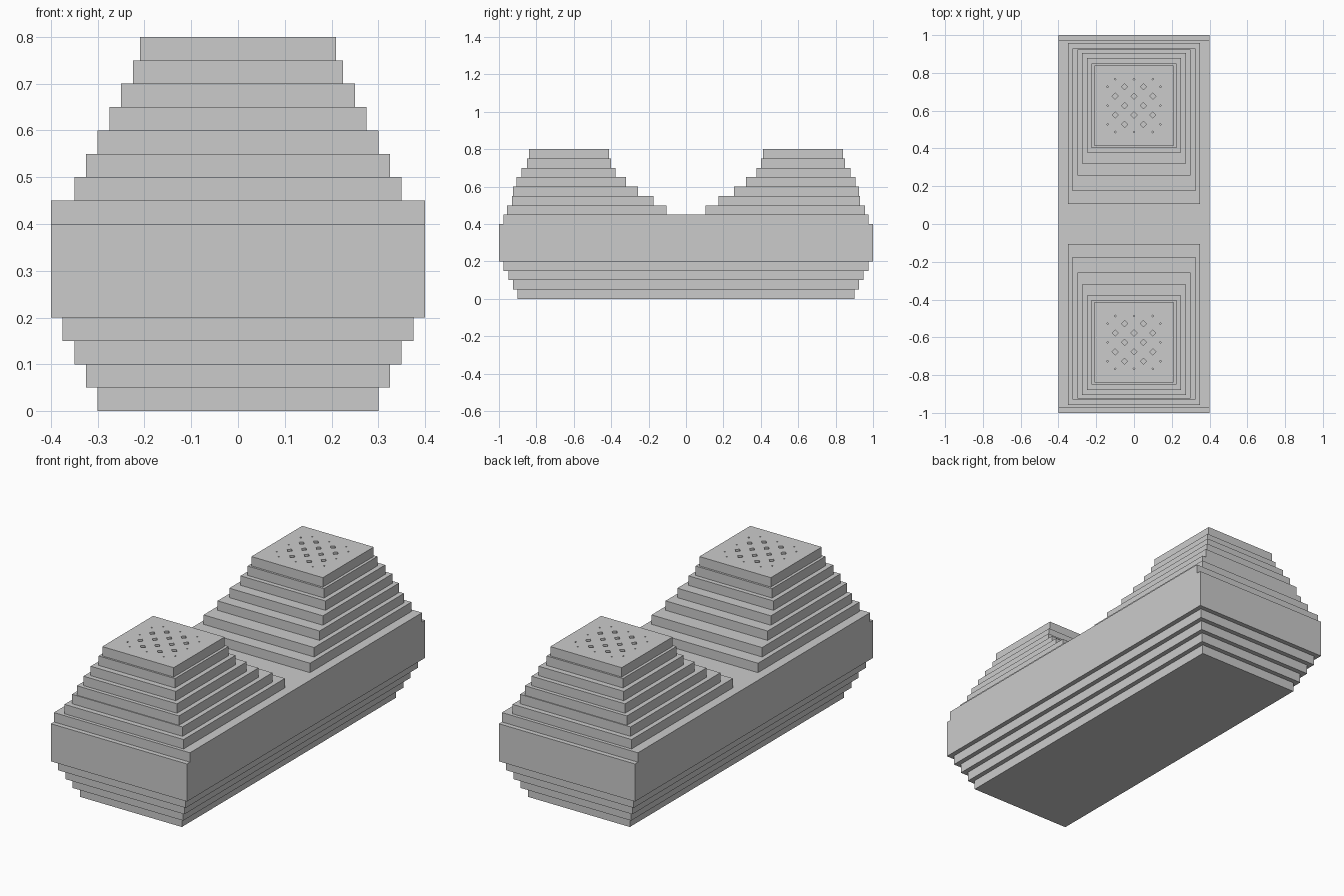
import bpy, bmesh
from math import pi
from mathutils import Matrix

if "Cube" in bpy.data.objects:
    bpy.data.objects.remove(bpy.data.objects["Cube"])


def add_box(bm, x, y0, y1, z0, z1):
    m = Matrix.Translation((0, (y0 + y1) / 2, (z0 + z1) / 2)) @ Matrix.Diagonal((2 * x, y1 - y0, z1 - z0, 1))
    bmesh.ops.create_cube(bm, size=1, matrix=m)


def finish(bm, name):
    me = bpy.data.meshes.new(name)
    bmesh.ops.recalc_face_normals(bm, faces=bm.faces)
    bm.to_mesh(me)
    bm.free()
    ob = bpy.data.objects.new(name, me)
    bpy.context.collection.objects.link(ob)
    return ob


# Stepped base: half width, half length, bottom, top
bm = bmesh.new()
for x, y, z0, z1 in [(.3, .9, 0, .05), (.325, .925, .05, .1), (.35, .95, .1, .15),
                     (.375, .975, .15, .2), (.4, 1, .2, .4), (.4, .975, .4, .45)]:
    add_box(bm, x, -y, y, z0, z1)
finish(bm, "stepped_base")

# Tower tiers: half width, inner edge, outer edge
TIERS = [(.35, .105, .957), (.325, .175, .93), (.3, .257, .925), (.275, .32, .905),
         (.25, .378, .88), (.225, .402, .85)]
TOP = (.21, .413, .84)
OFFSETS = {0: 0, 1: .05, 2: .1, 3: .14}

for side, label in ((-1, "front"), (1, "back")):
    bm = bmesh.new()
    for i, (x, a, b) in enumerate(TIERS):
        lo, hi = sorted((side * a, side * b))
        add_box(bm, x, lo, hi, .45 + i * .05, .5 + i * .05)
    finish(bm, label + "_tower")

    # Top cap with a checker pattern of diamond holes
    bm = bmesh.new()
    lo, hi = sorted((side * TOP[1], side * TOP[2]))
    add_box(bm, TOP[0], lo, hi, .75, .8)
    cap = finish(bm, label + "_tower_cap")

    bm = bmesh.new()
    for i in range(-3, 4):
        for j in range(-3, 4):
            if (i + j) % 2 == 0:
                continue
            r = .005 if 3 in (abs(i), abs(j)) else .016
            px = OFFSETS[abs(i)] * (1 if i > 0 else -1)
            py = OFFSETS[abs(j)] * (1 if j > 0 else -1) + side * .627
            m = Matrix.Translation((px, py, .8)) @ Matrix.Rotation(pi / 4, 4, 'Z') \
                @ Matrix.Diagonal((r * 1.414, r * 1.414, .04, 1))
            bmesh.ops.create_cube(bm, size=1, matrix=m)
    cutter = finish(bm, label + "_hole_cutter")
    cutter.hide_render = True
    cutter.hide_set(True)
    mod = cap.modifiers.new("holes", 'BOOLEAN')
    mod.operation = 'DIFFERENCE'
    mod.solver = 'EXACT'
    mod.object = cutter
